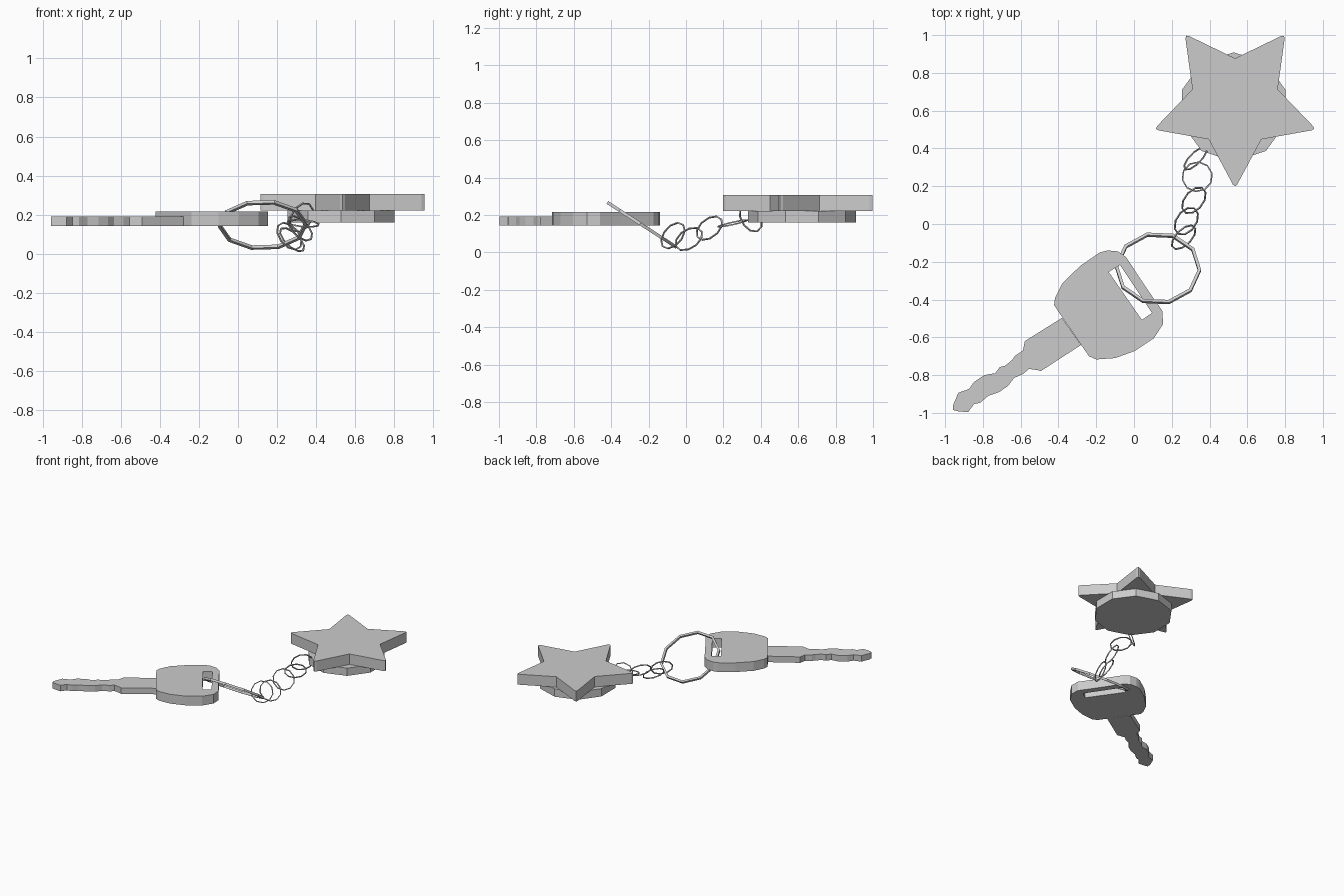
import bpy, bmesh, math
from mathutils import Vector

if "Cube" in bpy.data.objects:
    bpy.data.objects.remove(bpy.data.objects["Cube"])


def add_object(name, bm):
    bmesh.ops.recalc_face_normals(bm, faces=bm.faces)
    mesh = bpy.data.meshes.new(name)
    bm.to_mesh(mesh)
    bm.free()
    ob = bpy.data.objects.new(name, mesh)
    bpy.context.collection.objects.link(ob)
    return ob


def plate(name, points, z0, z1):
    """Extrude a flat outline from z0 to z1."""
    bm = bmesh.new()
    face = bm.faces.new([bm.verts.new((x, y, z0)) for x, y in points])
    new = bmesh.ops.extrude_face_region(bm, geom=[face])["geom"]
    for v in new:
        if isinstance(v, bmesh.types.BMVert):
            v.co.z = z1
    return add_object(name, bm)


def ring(name, centre, normal, major, minor, sides, turn=0, across=4):
    """Low-poly wire ring facing along normal."""
    n = Vector(normal).normalized()
    u = (Vector((1, 0, 0)) - n * n.x).normalized()
    w = n.cross(u)
    bm = bmesh.new()
    loops = []
    for i in range(sides):
        a = turn + math.tau * i / sides
        out = u * math.cos(a) + w * math.sin(a)
        loops.append([bm.verts.new(Vector(centre) + out * (major + minor * math.cos(b))
                                   + n * minor * math.sin(b))
                      for b in (math.tau * (k + 0.5) / across for k in range(across))])
    for i in range(sides):
        p, q = loops[i], loops[(i + 1) % sides]
        for k in range(across):
            m = (k + 1) % across
            bm.faces.new((p[k], q[k], q[m], p[m]))
    return add_object(name, bm)


# Star charm with slightly blunted tips
cx, cy = 0.535, 0.64
star = []
for k in range(5):
    a = math.radians(-90 + 72 * k)
    d, s = (math.cos(a), math.sin(a)), (-math.sin(a), math.cos(a))
    for off, r in ((-0.012, 0.43), (0, 0.441), (0.012, 0.43)):
        star.append((cx + d[0] * r + s[0] * off, cy + d[1] * r + s[1] * off))
    b = a + math.radians(36)
    star.append((cx + 0.237 * math.cos(b), cy + 0.237 * math.sin(b)))
plate("star_charm", star, 0.222, 0.306)

# Ten-sided backing disc
disc = [(0.528 + 0.289 * math.sin(math.tau * k / 10),
         0.62 + 0.289 * math.cos(math.tau * k / 10)) for k in range(10)]
plate("charm_backing", disc, 0.16, 0.222)

# Key head with a slot cut through it
head = [(-0.14, -0.14), (-0.085, -0.145), (-0.042, -0.175), (0.07, -0.345),
        (0.15, -0.46), (0.154, -0.53), (0.105, -0.605), (0.005, -0.672),
        (-0.10, -0.71), (-0.20, -0.717), (-0.238, -0.70), (-0.28, -0.64),
        (-0.423, -0.43), (-0.418, -0.39), (-0.38, -0.315), (-0.285, -0.222),
        (-0.18, -0.15)]
key_head = plate("key_head", head, 0.143, 0.217)
slot = [(-0.134, -0.254), (-0.074, -0.217), (0.095, -0.471), (0.042, -0.508)]
cutter = plate("slot_cutter", slot, 0.1, 0.26)
cutter.hide_render = True
cutter.hide_viewport = True
cut = key_head.modifiers.new("slot", "BOOLEAN")
cut.operation = "DIFFERENCE"
cut.solver = "EXACT"
cut.object = cutter

# Key blade with worn teeth
blade = [(-0.381, -0.497), (-0.578, -0.62), (-0.588, -0.67), (-0.63, -0.698),
         (-0.645, -0.72), (-0.682, -0.75), (-0.71, -0.757), (-0.735, -0.79),
         (-0.793, -0.80), (-0.847, -0.836), (-0.873, -0.873), (-0.931, -0.894),
         (-0.957, -0.958), (-0.957, -0.985), (-0.93, -0.992), (-0.878, -0.996),
         (-0.847, -0.953), (-0.815, -0.947), (-0.772, -0.91), (-0.714, -0.89),
         (-0.667, -0.857), (-0.635, -0.815), (-0.587, -0.794), (-0.556, -0.767),
         (-0.513, -0.773), (-0.492, -0.778), (-0.28, -0.64)]
plate("key_blade", blade, 0.143, 0.191)

# Tilted key ring
ring("key_ring", (0.127, -0.235, 0.147), (0, 0.545, 0.84), 0.22, 0.012, 10,
     math.radians(-3))

# Chain links from the charm down to the key ring
links = [((0.325, 0.347, 0.185), (0.66, -0.66, -0.37)),
         ((0.335, 0.25, 0.155), (0.08, -0.22, 1)),
         ((0.317, 0.125, 0.13), (0.61, -0.5, 0.61)),
         ((0.277, 0.015, 0.072), (0.62, -0.43, 0.65)),
         ((0.263, -0.07, 0.09), (0.6, -0.6, 0.5))]
for i, (centre, normal) in enumerate(links):
    ring(f"chain_link_{i + 1}", centre, normal, 0.08, 0.005, 10, 0.2)
